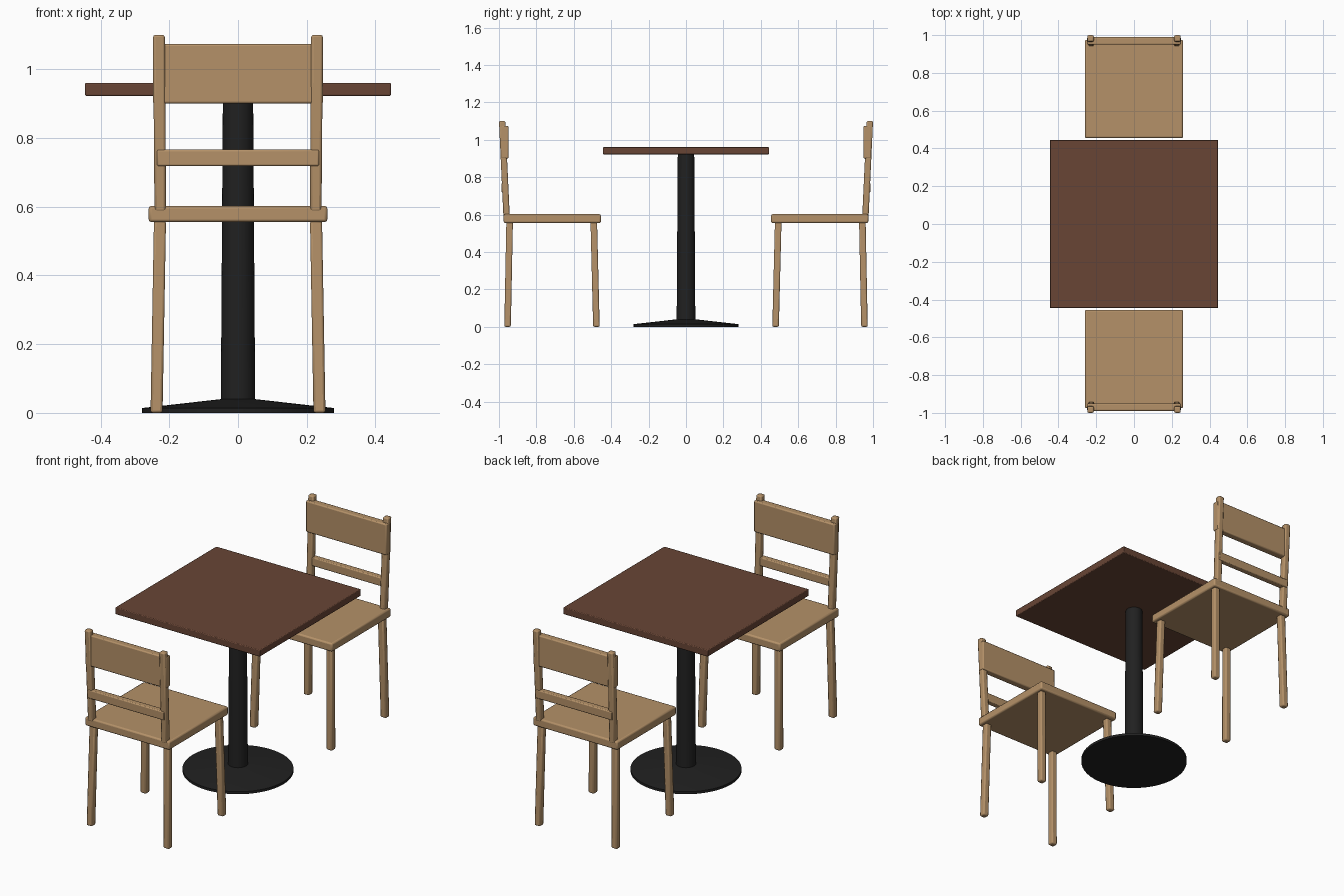
import bpy, bmesh, math
from mathutils import Vector, Matrix

if "Cube" in bpy.data.objects:
    bpy.data.objects.remove(bpy.data.objects["Cube"], do_unlink=True)


def material(name, colour):
    m = bpy.data.materials.new(name)
    m.use_nodes = True
    m.diffuse_color = (*colour, 1)
    m.node_tree.nodes["Principled BSDF"].inputs["Base Color"].default_value = (*colour, 1)
    return m


oak = material("light oak", (0.46, 0.285, 0.14))
walnut = material("dark walnut", (0.14, 0.06, 0.036))
iron = material("black iron", (0.015, 0.015, 0.015))


def finish(name, bm, mat, bevel=0.0):
    bmesh.ops.recalc_face_normals(bm, faces=bm.faces)
    mesh = bpy.data.meshes.new(name)
    bm.to_mesh(mesh)
    bm.free()
    mesh.materials.append(mat)
    ob = bpy.data.objects.new(name, mesh)
    bpy.context.collection.objects.link(ob)
    bpy.ops.object.select_all(action='DESELECT')
    ob.select_set(True)
    bpy.context.view_layer.objects.active = ob
    if bevel:
        mod = ob.modifiers.new("rounded_edges", 'BEVEL')
        mod.width = bevel
        mod.segments = 2
    bpy.ops.object.shade_smooth_by_angle(angle=math.radians(35))
    return ob


def beam(name, low, high, size, mat, bevel, turn=0):
    """Box running from the centre of its bottom face to the centre of its top face."""
    bm = bmesh.new()
    bmesh.ops.create_cube(bm, size=1)
    low, high = Vector(low), Vector(high)
    for v in bm.verts:
        base = high if v.co.z > 0 else low
        v.co = base + Vector((v.co.x * size[0], v.co.y * size[1], 0))
    bm.transform(Matrix.Rotation(turn, 4, 'Z'))
    return finish(name, bm, mat, bevel)


def lathe(name, profile, mat):
    bm = bmesh.new()
    verts = [bm.verts.new((r, 0, z)) for r, z in profile]
    edges = [bm.edges.new(pair) for pair in zip(verts, verts[1:])]
    bmesh.ops.spin(bm, geom=verts + edges, axis=(0, 0, 1), cent=(0, 0, 0),
                   angle=math.tau, steps=48)
    bmesh.ops.remove_doubles(bm, verts=bm.verts, dist=0.0001)
    return finish(name, bm, mat)


# Table
beam("table_top", (0, 0, 0.922), (0, 0, 0.96), (0.89, 0.89), walnut, 0.004)
lathe("table_base", [(0, 0), (0.28, 0), (0.28, 0.014), (0.05, 0.04), (0, 0.04)], iron)
lathe("table_column", [(0, 0.03), (0.05, 0.03), (0.044, 0.925), (0, 0.925)], iron)


# Chairs, facing each other across the table
def chair(prefix, turn):
    def part(name, low, high, size, bevel):
        beam(prefix + name, low, high, size, oak, bevel, turn)

    part("seat", (0, -0.715, 0.555), (0, -0.715, 0.602), (0.52, 0.52), 0.008)
    part("backrest", (0, -0.969, 0.9), (0, -0.969, 1.073), (0.496, 0.04), 0.006)
    part("back_slat", (0, -0.97, 0.718), (0, -0.97, 0.766), (0.472, 0.034), 0.005)
    for side, s in (("right_", -1), ("left_", 1)):
        part(side + "front_leg", (s * 0.237, -0.479, 0), (s * 0.227, -0.493, 0.56),
             (0.035, 0.035), 0.007)
        part(side + "back_leg", (s * 0.237, -0.954, 0), (s * 0.227, -0.943, 0.56),
             (0.035, 0.035), 0.007)
        part(side + "back_post", (s * 0.226, -0.959, 0.585), (s * 0.23, -0.983, 1.1),
             (0.034, 0.034), 0.007)


chair("front_chair_", 0)
chair("back_chair_", math.pi)
